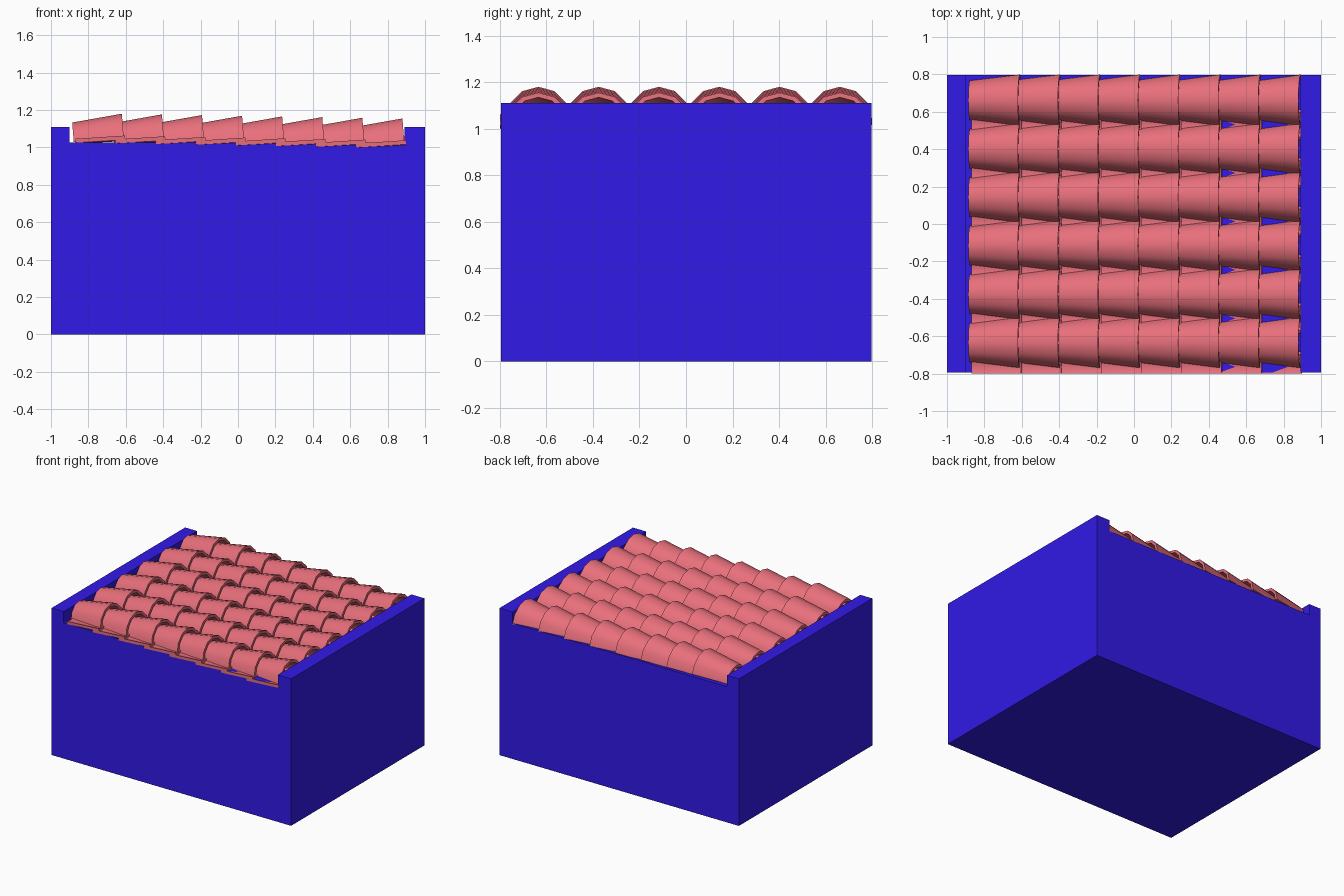
import bpy, bmesh, math
from mathutils import Vector

cube = bpy.data.objects.get("Cube")
if cube:
    bpy.data.objects.remove(cube, do_unlink=True)


def material(name, rgb):
    m = bpy.data.materials.new(name)
    m.use_nodes = True
    m.diffuse_color = (*rgb, 1)
    m.node_tree.nodes["Principled BSDF"].inputs["Base Color"].default_value = (*rgb, 1)
    return m


BLUE = material("wall blue", (0.032, 0.01, 0.8))
CLAY = material("clay pink", (0.8, 0.159, 0.198))


def make_object(name, bm, mat, smooth=False):
    bmesh.ops.recalc_face_normals(bm, faces=bm.faces)
    mesh = bpy.data.meshes.new(name)
    bm.to_mesh(mesh)
    bm.free()
    mesh.materials.append(mat)
    obj = bpy.data.objects.new(name, mesh)
    bpy.context.collection.objects.link(obj)
    if smooth:
        bpy.ops.object.select_all(action="DESELECT")
        obj.select_set(True)
        bpy.context.view_layer.objects.active = obj
        bpy.ops.object.shade_smooth_by_angle(angle=math.radians(35))


# Solid base with a raised parapet on both sides
FLOOR, TOP = 1.025, 1.11
profile = [(-1, 0), (1, 0), (1, TOP), (0.89, TOP), (0.89, FLOOR),
           (-0.9, FLOOR), (-0.9, TOP), (-1, TOP)]
bm = bmesh.new()
face = bm.faces.new([bm.verts.new((x, -0.795, z)) for x, z in profile])
ext = bmesh.ops.extrude_face_region(bm, geom=[face])["geom"]
bmesh.ops.translate(bm, vec=(0, 1.592, 0),
                    verts=[v for v in ext if isinstance(v, bmesh.types.BMVert)])
make_object("base_block", bm, BLUE)

SEGMENTS = 6
THICK = 0.02
LEAN = 0.08


def add_tile(bm, y, ends, half_angle, up):
    """Tapered curved tile; ends = (x, centre z, outer radius) for both ends."""
    loops = []
    for x, zc, r in ends:
        for radius in (r, r - THICK):
            arc = []
            for i in range(SEGMENTS + 1):
                a = half_angle * (2 * i / SEGMENTS - 1)
                h = up * radius * math.cos(a)
                # End faces lean back, square to the tilted tile
                arc.append(bm.verts.new((x - LEAN * h, y + radius * math.sin(a), zc + h)))
            loops.append(arc)
    out_a, in_a, out_b, in_b = loops
    for p, q in ((out_a, out_b), (in_a, in_b), (out_a, in_a), (out_b, in_b)):
        for i in range(SEGMENTS):
            bm.faces.new((p[i], p[i + 1], q[i + 1], q[i]))
    for i in (0, SEGMENTS):
        bm.faces.new((out_a[i], out_b[i], in_b[i], in_a[i]))


ROWS, COURSES = 6, 8
PITCH, STEP, LENGTH, DROP = 0.259, 0.2143, 0.268, 0.0036
NARROW, WIDE = 0.105, 0.138

for row in range(ROWS):
    cover_y = -0.634 + PITCH * row
    channel_y = cover_y - PITCH / 2
    cover, channel = bmesh.new(), bmesh.new()
    for c in range(COURSES):
        x1 = -0.61 + STEP * c
        x0 = x1 - LENGTH
        fall = DROP * c
        # Arched cover tile, wide end lapping over the next one
        add_tile(cover, cover_y, ((x0, 1.028 - fall, NARROW), (x1, 1.042 - fall, WIDE)),
                 math.pi / 2, 1)
        # Shallow channel tile sinking into the floor, narrow end lying in the next one
        add_tile(channel, channel_y, ((x0, 1.02 - fall + WIDE, WIDE),
                                      (x1, 1.034 - fall + NARROW, NARROW)),
                 math.radians(50), -1)
    # Trim the first channel flush with the front edge
    if row == 0:
        bmesh.ops.bisect_plane(channel, geom=channel.verts[:] + channel.edges[:] + channel.faces[:],
                               plane_co=Vector((0, -0.8, 0)), plane_no=Vector((0, -1, 0)),
                               clear_outer=True)
        bmesh.ops.holes_fill(channel, edges=[e for e in channel.edges if e.is_boundary])
    make_object(f"cover_tile_row_{row + 1}", cover, CLAY, True)
    make_object(f"channel_tile_row_{row + 1}", channel, CLAY, True)
